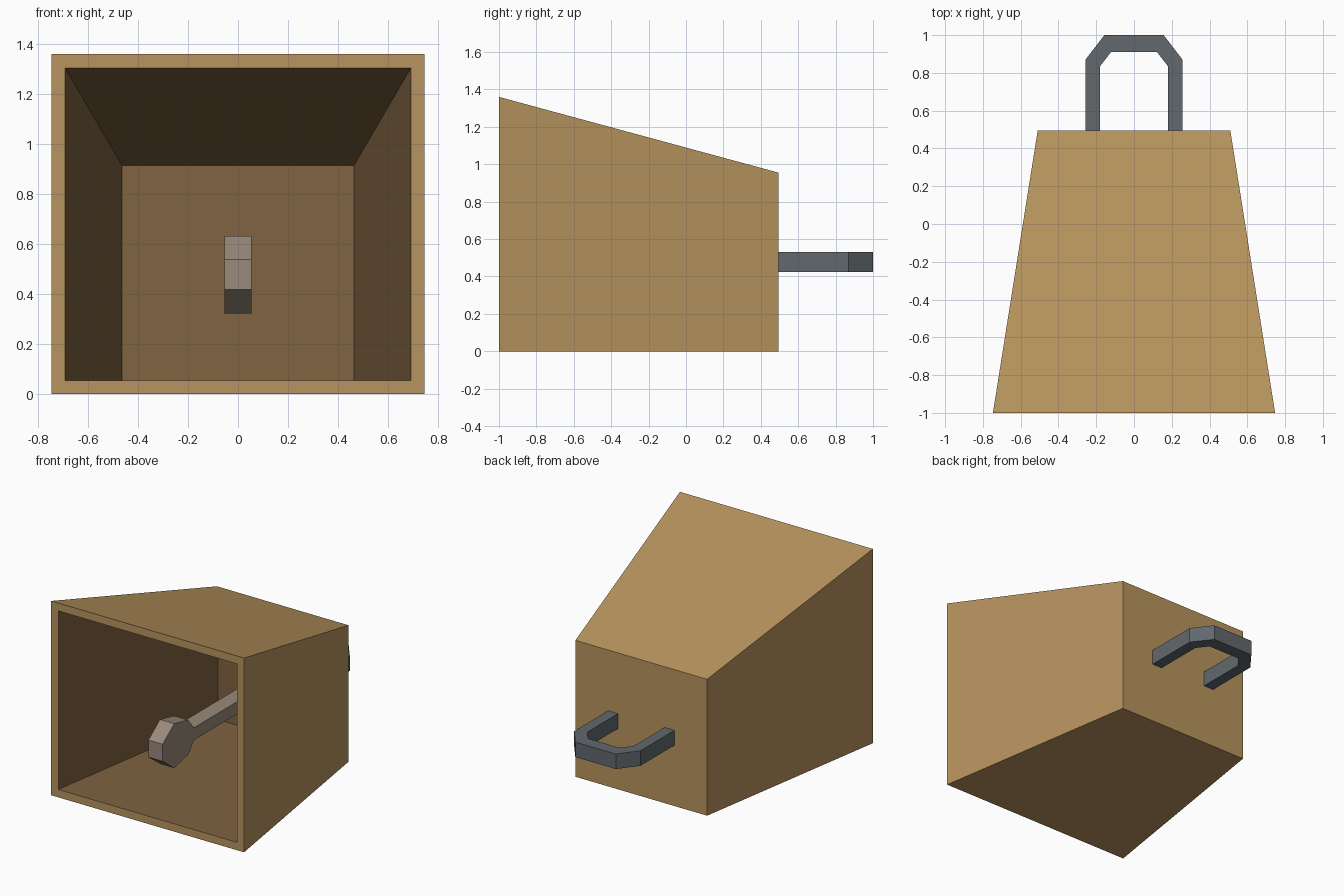
import bpy, bmesh

if "Cube" in bpy.data.objects:
    bpy.data.objects.remove(bpy.data.objects["Cube"])


def material(name, rgb):
    m = bpy.data.materials.new(name)
    m.diffuse_color = (*rgb, 1)
    m.use_nodes = True
    m.node_tree.nodes["Principled BSDF"].inputs["Base Color"].default_value = m.diffuse_color
    return m


def loft(name, rings, mats, inner_from=None):
    """Bridge rings of equal point count and cap both ends."""
    bm = bmesh.new()
    loops = [[bm.verts.new(p) for p in ring] for ring in rings]
    n = len(loops[0])
    faces = [(0, bm.faces.new(loops[0]))]
    for k in range(len(loops) - 1):
        a, b = loops[k], loops[k + 1]
        for i in range(n):
            j = (i + 1) % n
            faces.append((k, bm.faces.new((a[i], a[j], b[j], b[i]))))
    faces.append((len(loops), bm.faces.new(loops[-1])))
    for k, f in faces:
        if inner_from is not None and k >= inner_from:
            f.material_index = 1
    bmesh.ops.recalc_face_normals(bm, faces=bm.faces)
    mesh = bpy.data.meshes.new(name)
    bm.to_mesh(mesh)
    bm.free()
    for m in mats:
        mesh.materials.append(m)
    obj = bpy.data.objects.new(name, mesh)
    bpy.context.collection.objects.link(obj)
    return obj


def rect(half_width, y, z0, z1):
    w = half_width
    return [(-w, y, z0), (w, y, z0), (w, y, z1), (-w, y, z1)]


brass = material("brass", (0.477, 0.296, 0.113))
dark_brass = material("dark_brass", (0.214, 0.126, 0.051))
iron = material("iron", (0.119, 0.14, 0.155))
wood = material("clapper_grey", (0.319, 0.253, 0.196))

# Hollow tapered bell: outer back, outer mouth, inner mouth, inner back
loft("bell_body", [
    rect(0.51, 0.495, 0, 0.955),
    rect(0.747, -1, 0, 1.36),
    rect(0.692, -1, 0.055, 1.305),
    rect(0.464, 0.44, 0.055, 0.915),
], [brass, dark_brass], inner_from=2)

# Handle: angular U, one half mirrored across x, swept as rectangular sections
half = [((0.257, 0.495), (0.18, 0.495)),
        ((0.257, 0.87), (0.18, 0.835)),
        ((0.157, 1.0), (0.122, 0.91))]
sections = half + [((-o[0], o[1]), (-i[0], i[1])) for o, i in reversed(half)]
z0, z1 = 0.425, 0.53
loft("handle", [[(*o, z0), (*i, z0), (*i, z1), (*o, z1)] for o, i in sections], [iron])

# Clapper: bulb and rod as one side profile, mirrored about its axis
mid = 0.478
upper = [(-0.912, 0.06), (-0.785, 0.155), (-0.63, 0.122), (-0.565, 0.043), (0.44, 0.043)]
loft("clapper", [rect(0.055, y, mid - h, mid + h) for y, h in upper], [wood])
